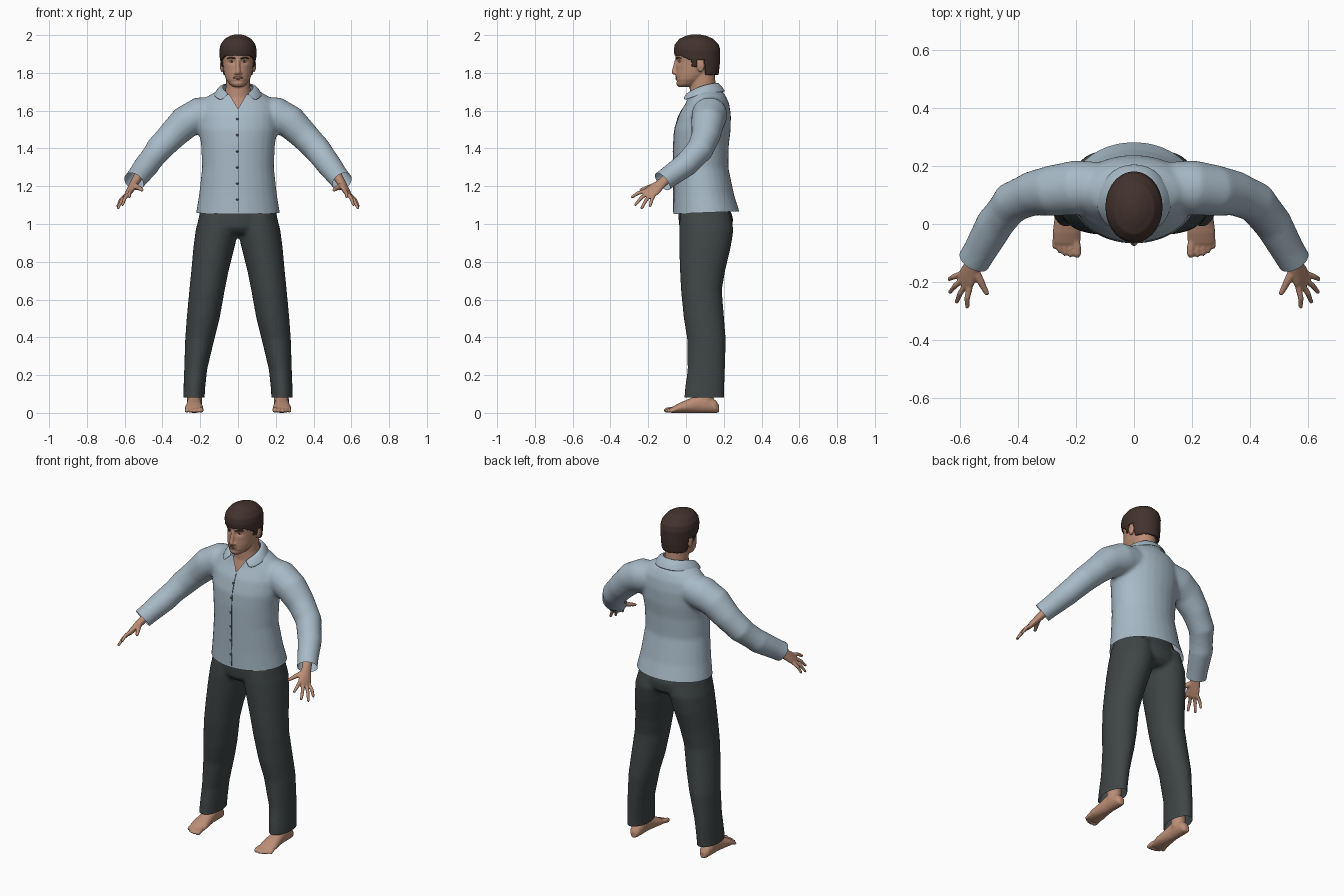
import bpy, bmesh, math
from mathutils import Vector as V
from mathutils.bvhtree import BVHTree

if "Cube" in bpy.data.objects:
    bpy.data.objects.remove(bpy.data.objects["Cube"])


def material(name, r, g, b):
    m = bpy.data.materials.new(name)
    m.diffuse_color = (r, g, b, 1)
    m.use_nodes = True
    m.node_tree.nodes["Principled BSDF"].inputs["Base Color"].default_value = m.diffuse_color
    return m


SHIRT = material("pale blue cloth", .39, .49, .57)
SEAM = material("dark seam", .09, .12, .14)
TROUSER = material("charcoal cloth", .05, .06, .06)
SKIN = material("skin", .50, .27, .18)
LIP = material("lip", .36, .16, .12)
HAIR = material("dark brown hair", .055, .032, .026)
WHITE = material("eye white", .6, .58, .55)
IRIS = material("iris", .03, .025, .02)


def loft(bm, rings, n=28):
    """Closed skin through elliptical rings (centre, half axis, half axis)."""
    loops = []
    for c, u, v in rings:
        loops.append([bm.verts.new(c + u * math.cos(2 * math.pi * i / n) + v * math.sin(2 * math.pi * i / n))
                      for i in range(n)])
    for a, b in zip(loops, loops[1:]):
        for i in range(n):
            bm.faces.new((a[i], a[(i + 1) % n], b[(i + 1) % n], b[i]))
    bm.faces.new(loops[0][::-1])
    bm.faces.new(loops[-1])


def stack(bm, rows):
    """Horizontal rings: z, x min, x max, y front, y back."""
    loft(bm, [(V(((a + b) / 2, (f + k) / 2, z)), V(((b - a) / 2, 0, 0)), V((0, (k - f) / 2, 0)))
              for z, a, b, f, k in rows])


def tube(bm, pts, n=16):
    """Round-ended tube through (x, y, z, radius) points."""
    P = [V(p[:3]) for p in pts]
    R = [p[3] for p in pts]
    rings = []
    for i, (p, r) in enumerate(zip(P, R)):
        t = (P[min(i + 1, len(P) - 1)] - P[max(i - 1, 0)]).normalized()
        u = t.cross(V((.3, .5, .81))).normalized()
        w = t.cross(u)
        if i == 0:
            rings += [(p - t * r * .95, u * r * .3, w * r * .3), (p - t * r * .7, u * r * .7, w * r * .7)]
        rings.append((p, u * r, w * r))
        if i == len(P) - 1:
            rings += [(p + t * r * .7, u * r * .7, w * r * .7), (p + t * r * .95, u * r * .3, w * r * .3)]
    loft(bm, rings, n)


def ball(bm, c, x, y, z):
    r = bmesh.ops.create_uvsphere(bm, u_segments=16, v_segments=10, radius=1)
    for v in r["verts"]:
        v.co = V((c[0] + v.co.x * x, c[1] + v.co.y * y, c[2] + v.co.z * z))


def finish(name, bm, mat, voxel=0, smooth=5, edit=None):
    """Make the object; a voxel size fuses overlapping parts into one smooth skin."""
    bmesh.ops.recalc_face_normals(bm, faces=bm.faces[:])
    me = bpy.data.meshes.new(name)
    bm.to_mesh(me)
    bm.free()
    ob = bpy.data.objects.new(name, me)
    bpy.context.collection.objects.link(ob)
    if voxel:
        m = ob.modifiers.new("fuse", 'REMESH')
        m.mode = 'VOXEL'
        m.voxel_size = voxel
        s = ob.modifiers.new("soften", 'SMOOTH')
        s.iterations = smooth
        dg = bpy.context.evaluated_depsgraph_get()
        me = bpy.data.meshes.new_from_object(ob.evaluated_get(dg))
        ob.modifiers.clear()
        ob.data = me
    if edit:
        b = bmesh.new()
        b.from_mesh(me)
        edit(b)
        b.to_mesh(me)
        b.free()
    me.materials.clear()
    me.materials.append(mat)
    for p in me.polygons:
        p.use_smooth = True
    return ob


def cut(bm, co, no, clear=True):
    bmesh.ops.bisect_plane(bm, geom=bm.verts[:] + bm.edges[:] + bm.faces[:], plane_co=co, plane_no=no,
                           clear_outer=clear)


def drop(bm, rule):
    bmesh.ops.delete(bm, geom=[f for f in bm.faces if rule(f.calc_center_median())], context='FACES')


def front_of(ob):
    """Function giving the front surface y of an object at x, z."""
    tree = BVHTree.FromPolygons([v.co for v in ob.data.vertices], [p.vertices[:] for p in ob.data.polygons])

    def y(x, z):
        hit = tree.ray_cast(V((x, -1, z)), V((0, 1, 0)))[0]
        return hit.y if hit else 0
    return y


# Shirt: torso and both sleeves fused, then opened at hem, cuffs and neck
bm = bmesh.new()
stack(bm, [(z, -w, w, f, k) for z, w, f, k in [
    (1.0, .232, -.07, .297), (1.06, .222, -.067, .285), (1.15, .207, -.066, .256), (1.3, .19, -.067, .224),
    (1.42, .196, -.067, .227), (1.5, .208, -.062, .237), (1.58, .21, -.037, .238), (1.64, .195, -.002, .228),
    (1.68, .155, .012, .21), (1.71, .10, .018, .185), (1.76, .085, .02, .165)]])
for s in (1, -1):
    tube(bm, [(s * x, y, z, r) for x, y, z, r in [
        (.12, .13, 1.59, .085), (.2, .125, 1.578, .095), (.28, .115, 1.538, .088), (.35, .105, 1.468, .077),
        (.42, .075, 1.395, .072), (.48, 0, 1.315, .066), (.53, -.09, 1.25, .058), (.575, -.165, 1.195, .056)]], 28)


def open_shirt(b):
    cut(b, (0, .1, 1.06), (0, .04, -1))
    cut(b, (0, .02, 1.685), (0, -.36, 1))
    for s in (1, -1):
        cut(b, (s * .547, -.125, 1.222), (s * .42, -.71, -.58))
        cut(b, (0, 0, 1.61), (s, 0, -.6), False)
    drop(b, lambda c: c.z > 1.61 and c.y < .07 and abs(c.x) < (c.z - 1.61) * .6)


shirt = finish("shirt", bm, SHIRT, .011, 6, open_shirt)
shirt_y = front_of(shirt)

# Folded collar: three edge lines from back to front tip, mirrored
inner = [(0, .160, 1.742), (.05, .148, 1.742), (.080, .10, 1.735), (.082, .05, 1.715), (.046, .003, 1.685)]
fold = [(0, .178, 1.747), (.06, .163, 1.745), (.098, .105, 1.735), (.098, .045, 1.715), (.058, -.008, 1.685)]
outer = [(0, .212, 1.700), (.075, .195, 1.697), (.130, .11, 1.690), (.130, .040, 1.675), (.086, -.020, 1.645)]
bm = bmesh.new()
lines = [[bm.verts.new((-x, y, z)) for x, y, z in l[:0:-1]] + [bm.verts.new(p) for p in l]
         for l in (inner, fold, outer)]
for a, b in zip(lines, lines[1:]):
    for i in range(len(a) - 1):
        bm.faces.new((a[i], a[i + 1], b[i + 1], b[i]))
collar = finish("collar", bm, SHIRT)
m = collar.modifiers.new("thickness", 'SOLIDIFY')
m.thickness, m.offset = .008, 0
m = collar.modifiers.new("round", 'SUBSURF')
m.levels = m.render_levels = 2

# Front seam and buttons
bm = bmesh.new()
tube(bm, [(.004, shirt_y(.004, z), z, .0025) for z in [1.065 + .03 * i for i in range(19)]], 8)
for i in range(6):
    z = 1.13 + .085 * i
    ball(bm, (-.004, shirt_y(-.004, z), z), .006, .004, .006)
finish("front_seam_and_buttons", bm, SEAM)

# Trousers
bm = bmesh.new()
stack(bm, [(z, -w, w, f, k) for z, w, f, k in [
    (1.2, .165, -.035, .19), (1.1, .195, -.04, .225), (1.03, .21, -.04, .25), (.98, .2, -.035, .245),
    (.95, .13, -.01, .215)]])
for s in (1, -1):
    stack(bm, [(z, s * a, s * b, f, k) for z, a, b, f, k in [
        (1.08, .01, .195, -.03, .23), (.97, -.003, .224, -.037, .252), (.88, .017, .236, -.036, .238),
        (.75, .05, .248, -.032, .207), (.65, .07, .258, -.027, .19), (.5, .097, .272, -.012, .202),
        (.39, .125, .28, .006, .211), (.23, .163, .285, .008, .207), (.12, .175, .289, -.007, .203),
        (.03, .178, .292, -.014, .2)]])
finish("trousers", bm, TROUSER, .011, 5, lambda b: cut(b, (0, 0, .082), (0, 0, -1)))

for s, side in ((1, "left"), (-1, "right")):
    # Foot: sole-flat body, ankle and five toes
    bm = bmesh.new()
    loft(bm, [(V((s * .232, y, h / 2)), V((w, 0, 0)), V((0, 0, h / 2))) for y, w, h in [
        (.175, .015, .04), (.158, .03, .066), (.12, .036, .092), (.07, .037, .1), (.02, .042, .076),
        (-.03, .049, .055), (-.065, .047, .036), (-.08, .036, .024)]])
    tube(bm, [(s * .23, .105, .05, .04), (s * .228, .105, .16, .04)])
    for x, tip, r in [(.196, -.103, .014), (.219, -.106, .010), (.238, -.101, .010), (.256, -.092, .0095),
                      (.273, -.078, .009)]:
        tube(bm, [(s * (x * .8 + .046), -.05, .022, r), (s * x, tip + .022, .018, r), (s * x, tip, r, r)])
    finish(side + "_foot", bm, SKIN, .005, 3)

    # Hand: wrist, palm, fanned fingers and thumb
    bm = bmesh.new()
    d, w = V((.34, -.73, -.6)).normalized(), V((-.47, -.79, .39)).normalized()
    n = d.cross(w).normalized()
    flip = lambda p: V((s * p.x, p.y, p.z))
    wrist, knuckle = V((.548, -.128, 1.217)), V((.584, -.202, 1.156))
    loft(bm, [(flip(wrist.lerp(knuckle, t)), flip(w * a), flip(n * b)) for t, a, b in [
        (-.7, .03, .026), (0, .028, .022), (.35, .034, .02), (.7, .04, .017), (1, .039, .013), (1.12, .03, .008)]])
    for off, tip in [(.030, (.575, -.285, 1.143)), (.010, (.611, -.268, 1.102)),
                     (-.010, (.634, -.234, 1.085)), (-.029, (.637, -.190, 1.096))]:
        a, b = flip(knuckle + w * off - d * .01), flip(V(tip))
        mid = a.lerp(b, .55) + V((s * .004, 0, .006))
        tube(bm, [(*a, .011), (*mid, .0098), (*b, .0075)], 12)
    tube(bm, [(s * .553, -.155, 1.205, .018), (s * .528, -.2, 1.193, .013), (s * .508, -.238, 1.18, .009)], 12)
    finish(side + "_hand", bm, SKIN, .004, 3)

# Head: skull, neck, nose and ears fused, with sunken eye sockets
bm = bmesh.new()
stack(bm, [(z, -w, w, f, k) for z, w, f, k in [
    (1.724, .022, -.038, .01), (1.738, .044, -.05, .06), (1.765, .063, -.054, .10), (1.79, .072, -.055, .13),
    (1.82, .078, -.053, .155), (1.86, .083, -.052, .165), (1.90, .085, -.057, .17), (1.94, .08, -.05, .165),
    (1.97, .06, -.025, .14), (1.985, .03, .02, .1)]])
stack(bm, [(z, -w, w, f, k) for z, w, f, k in [
    (1.55, .11, -.01, .17), (1.62, .09, .005, .17), (1.67, .075, .02, .165), (1.72, .065, .02, .158),
    (1.80, .064, .02, .152)]])
tube(bm, [(0, -.05, 1.868, .009), (0, -.058, 1.83, .011), (0, -.064, 1.803, .013)])
for s in (1, -1):
    ball(bm, (s * .013, -.054, 1.799), .009, .011, .008)
    ball(bm, (s * .085, .078, 1.838), .011, .021, .034)


def sockets(b):
    for v in b.verts:
        if v.co.y < 0:
            e = ((abs(v.co.x) - .034) / .018) ** 2 + ((v.co.z - 1.859) / .012) ** 2
            c = (v.co.x / .03) ** 2 + ((v.co.z - 1.755) / .006) ** 2
            v.co.y += .009 * math.exp(-e) + .004 * math.exp(-c)


head = finish("head_and_neck", bm, SKIN, .005, 3, sockets)
face = front_of(head)

# Eyes, brows and lips laid on the face
for name, mat, push, size in (("eyes", WHITE, .0, (.013, .003, .0055)), ("irises", IRIS, -.002, (.006, .003, .0055))):
    bm = bmesh.new()
    for s in (1, -1):
        ball(bm, (s * .034, face(s * .034, 1.86) + push, 1.86), *size)
    finish(name, bm, mat)
bm = bmesh.new()
for s in (1, -1):
    tube(bm, [(s * x, face(s * x, z), z, r) for x, z, r in
              [(.016, 1.876, .004), (.028, 1.879, .0045), (.042, 1.881, .004), (.056, 1.876, .0025)]], 10)
finish("eyebrows", bm, HAIR)
bm = bmesh.new()
for z, r in ((1.778, .0038), (1.770, .0045)):
    tube(bm, [(x, face(x, z) + .001, z, r * (1 - abs(x) * 22)) for x in (-.024, -.012, 0, .012, .024)], 10)
finish("lips", bm, LIP)

# Hair: cap trimmed along a hairline around face and ears
bm = bmesh.new()
stack(bm, [(z, -w, w, f, k) for z, w, f, k in [
    (1.75, .06, .05, .16), (1.80, .08, .02, .174), (1.84, .09, -.03, .179), (1.88, .097, -.06, .181),
    (1.92, .099, -.065, .182), (1.95, .093, -.06, .174), (1.98, .071, -.036, .145), (1.996, .042, 0, .11),
    (2.004, .015, .03, .07)]])


def hairline(y):
    if y < .03:
        return 1.893 - max(0, y + .03) * .5
    if y < .058:
        return 1.832
    return 1.868 if y < .1 else 1.79


hair = finish("hair", bm, HAIR, .005, 4, lambda b: drop(b, lambda c: c.z < hairline(c.y)))
m = hair.modifiers.new("thickness", 'SOLIDIFY')
m.thickness, m.offset = .012, -1
